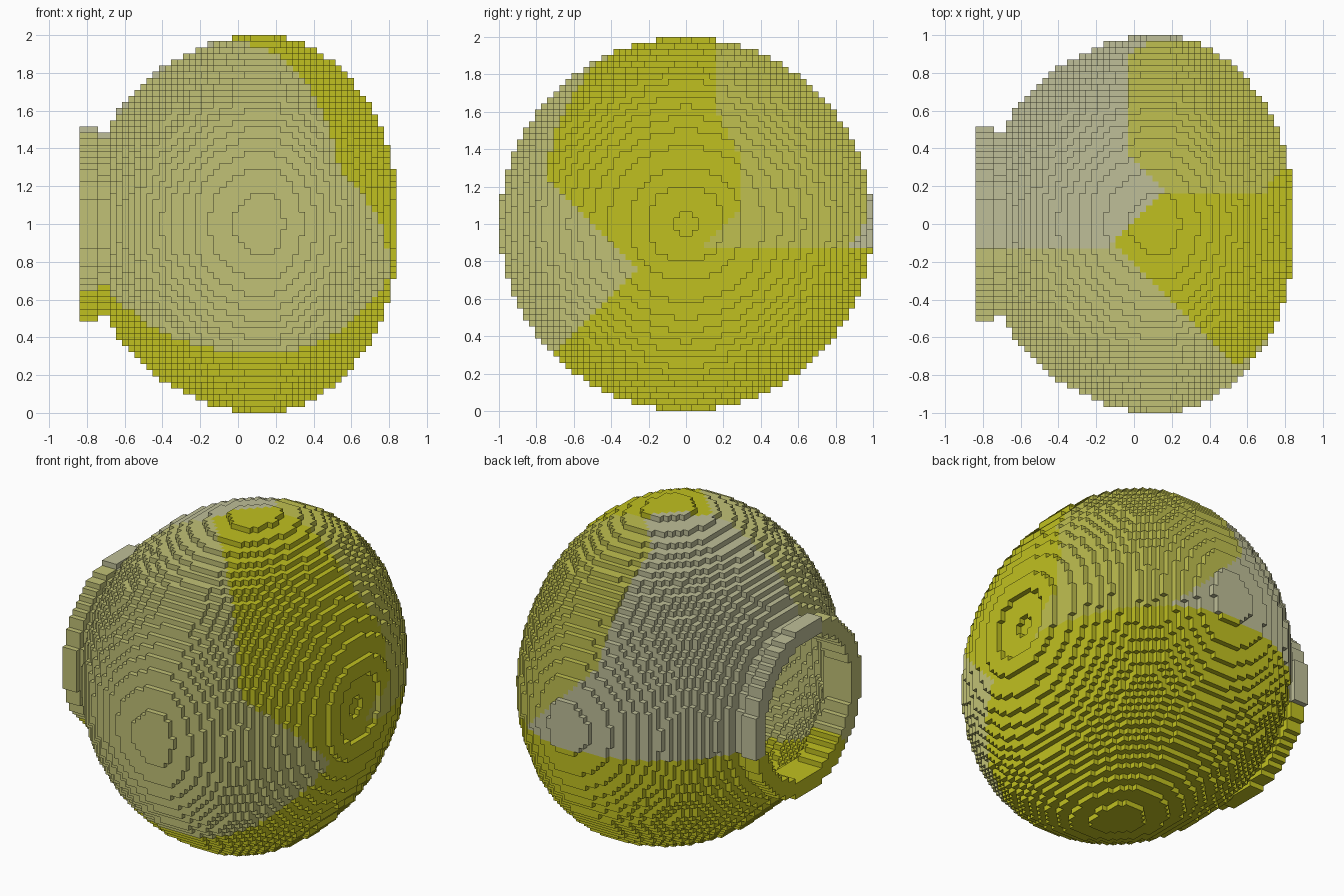
import bpy
import math

if "Cube" in bpy.data.objects:
    bpy.data.objects.remove(bpy.data.objects["Cube"])

# Block grid: 52 x 62 x 62 cubes, jar lying on its side with the mouth at -x
H = 2 / 62
NX, NR = 52, 31
AXIS_X = 30  # widest ring, in blocks from the mouth


def ellipse(dx, radius, left, right):
    t = dx / (right if dx > 0 else left)
    return radius * math.sqrt(1 - t * t) if abs(t) < 1 else 0.0


def ring(i):
    """Inner and outer radius of one layer of blocks."""
    dx = i + 0.5 - AXIS_X
    if i < 3:            # lip
        return 13.0, 16.0
    if i < 5:            # neck
        return 13.0, 15.1
    outer = ellipse(dx, 30.9, 29.5, 22.58)
    inner = ellipse(dx, 28.9, 27.6, 19.4)
    if i == NX - 1:      # dimple in the base
        inner = 6.4
    elif i == NX - 2:
        inner = 1.9
    return inner, outer


YELLOW, KHAKI, OLIVE, GREY = range(4)


def patch(x, y, z):
    """Glaze patch at a point (z measured from the jar axis)."""
    if z > -0.12:
        if x < max(-0.03, 0.33 - min(y, z)) and y > max(-0.12, x + 0.03):
            return GREY
        if y > min(0.3, z + 0.22, max(0.16, 0.46 - 0.5 * z)):
            return OLIVE
    if y < z - 0.03 and y < -0.1 and (-y > x + 0.22 or y + z < -0.5):
        return KHAKI
    return YELLOW


# Fill the blocks
blocks = set()
for i in range(NX):
    inner, outer = ring(i)
    for j in range(-NR, NR):
        for k in range(-NR, NR):
            if inner <= math.hypot(j + 0.5, k + 0.5) <= outer:
                blocks.add((i, j, k))

# Exposed faces: outward step and its four corners
SIDES = [
    ((1, 0, 0), ((1, 0, 0), (1, 1, 0), (1, 1, 1), (1, 0, 1))),
    ((-1, 0, 0), ((0, 0, 0), (0, 0, 1), (0, 1, 1), (0, 1, 0))),
    ((0, 1, 0), ((0, 1, 0), (0, 1, 1), (1, 1, 1), (1, 1, 0))),
    ((0, -1, 0), ((0, 0, 0), (1, 0, 0), (1, 0, 1), (0, 0, 1))),
    ((0, 0, 1), ((0, 0, 1), (1, 0, 1), (1, 1, 1), (0, 1, 1))),
    ((0, 0, -1), ((0, 0, 0), (0, 1, 0), (1, 1, 0), (1, 0, 0))),
]
index, verts, faces, colours = {}, [], [], []
for i, j, k in sorted(blocks):
    tone = patch((i + 0.5 - NX / 2) * H, (j + 0.5) * H, (k + 0.5) * H)
    for (di, dj, dk), corners in SIDES:
        if (i + di, j + dj, k + dk) in blocks:
            continue
        face = []
        for a, b, c in corners:
            key = (i + a, j + b, k + c)
            if key not in index:
                index[key] = len(verts)
                verts.append(((key[0] - NX / 2) * H, key[1] * H, 1 + key[2] * H))
            face.append(index[key])
        faces.append(face)
        colours.append(tone)

mesh = bpy.data.meshes.new("block_jar")
mesh.from_pydata(verts, [], faces)


# Glaze colours
def linear(v):
    v /= 255
    return v / 12.92 if v <= 0.04045 else ((v + 0.055) / 1.055) ** 2.4


for name, rgb in (("yellow", (192, 192, 32)), ("khaki", (193, 193, 118)),
                  ("olive", (192, 192, 80)), ("warm grey", (191, 191, 152))):
    mat = bpy.data.materials.new(name)
    mat.diffuse_color = (*map(linear, rgb), 1)
    mat.use_nodes = True
    mat.node_tree.nodes["Principled BSDF"].inputs["Base Color"].default_value = mat.diffuse_color
    mesh.materials.append(mat)
mesh.polygons.foreach_set("material_index", colours)
mesh.update()

jar = bpy.data.objects.new("block_jar", mesh)
bpy.context.collection.objects.link(jar)
